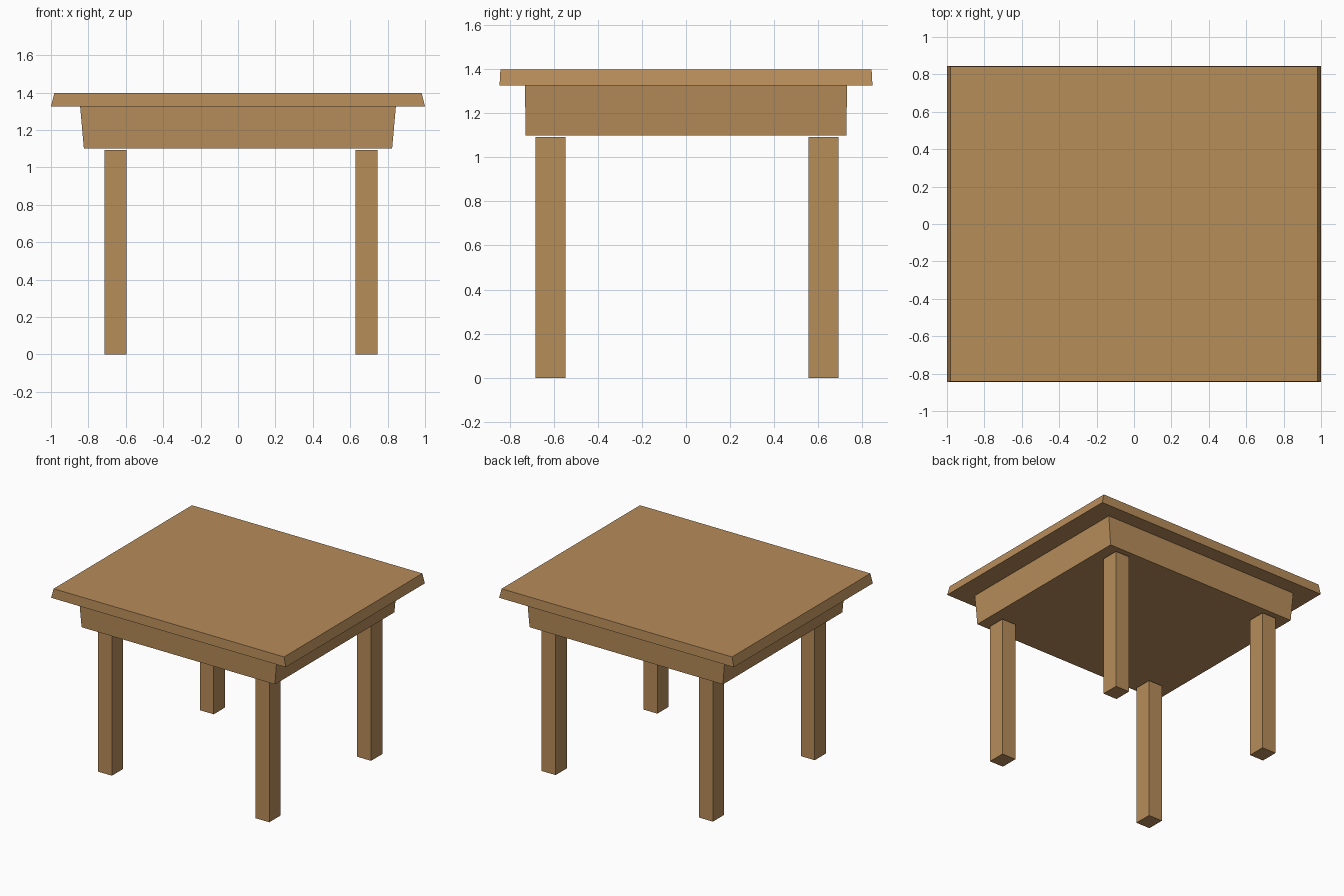
import bpy, bmesh

if "Cube" in bpy.data.objects:
    bpy.data.objects.remove(bpy.data.objects["Cube"])

wood = bpy.data.materials.new("warm wood")
wood.diffuse_color = (0.477, 0.266, 0.102, 1)
wood.use_nodes = True
wood.node_tree.nodes["Principled BSDF"].inputs["Base Color"].default_value = wood.diffuse_color


def tapered_box(name, center, bottom, top, z0, z1):
    """Box whose bottom and top half-sizes may differ."""
    bm = bmesh.new()
    bmesh.ops.create_cube(bm, size=2)
    for v in bm.verts:
        hx, hy = top if v.co.z > 0 else bottom
        v.co = (center[0] + v.co.x * hx, center[1] + v.co.y * hy,
                z1 if v.co.z > 0 else z0)
    mesh = bpy.data.meshes.new(name)
    bm.to_mesh(mesh)
    bm.free()
    mesh.materials.append(wood)
    obj = bpy.data.objects.new(name, mesh)
    bpy.context.collection.objects.link(obj)
    return obj


# Table top with bevelled ends
tapered_box("table_top", (0, 0), (1.0, 0.846), (0.982, 0.842), 1.325, 1.398)

# Apron block under the top, narrowing downwards
tapered_box("apron", (0, 0), (0.824, 0.727), (0.844, 0.731), 1.10, 1.325)

# Four straight legs, slightly off centre, stopping just short of the apron
for side, x in (("left", -0.655), ("right", 0.686)):
    for end, y in (("front", -0.615), ("back", 0.624)):
        tapered_box(f"{end}_{side}_leg", (x, y), (0.059, 0.068),
                    (0.059, 0.068), 0, 1.092)
